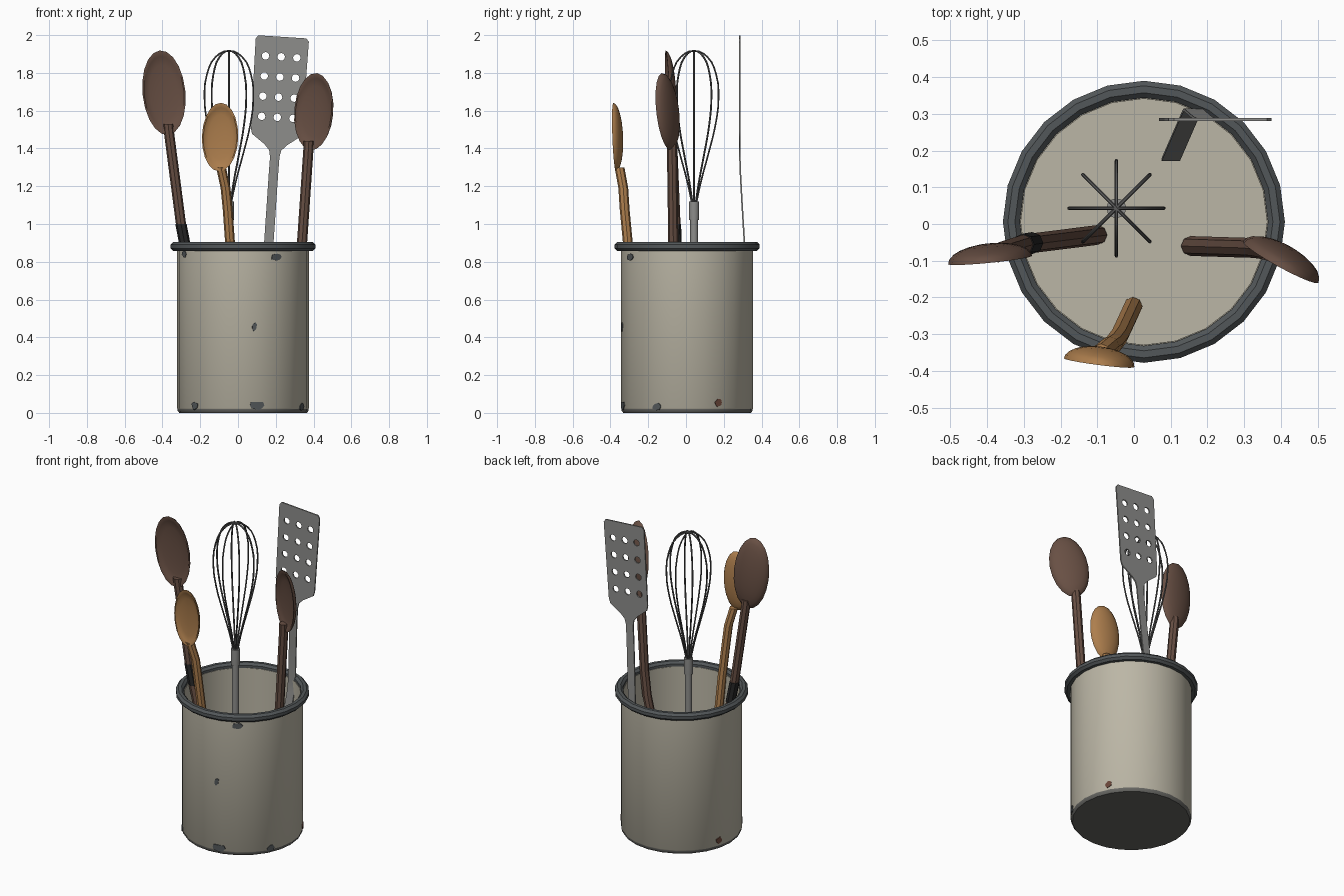
import bpy, bmesh, math, random
from math import sin, cos, pi, radians
from mathutils import Matrix, Vector

if "Cube" in bpy.data.objects:
    bpy.data.objects.remove(bpy.data.objects["Cube"])

random.seed(4)
CX, CY = 0.027, 0.006          # crock axis


def mat(name, r, g, b):
    m = bpy.data.materials.new(name)
    m.diffuse_color = (r, g, b, 1)
    m.use_nodes = True
    m.node_tree.nodes["Principled BSDF"].inputs["Base Color"].default_value = m.diffuse_color
    return m


CREAM = mat("cream_enamel", .50, .47, .38)
RIM = mat("dark_rim", .085, .095, .10)
BASE = mat("base_grey", .13, .13, .12)
RUST = mat("rust", .14, .06, .04)
BROWN = mat("dark_wood", .14, .08, .058)
GOLD = mat("light_wood", .42, .21, .075)
BLACK = mat("black_band", .02, .02, .02)
STEEL = mat("steel", .27, .27, .26)
WIRE = mat("wire", .10, .10, .10)


def finish(bm, name, m, angle=40):
    bmesh.ops.remove_doubles(bm, verts=bm.verts, dist=1e-5)
    bmesh.ops.recalc_face_normals(bm, faces=bm.faces)
    me = bpy.data.meshes.new(name)
    bm.to_mesh(me)
    bm.free()
    me.materials.append(m)
    ob = bpy.data.objects.new(name, me)
    bpy.context.collection.objects.link(ob)
    if angle:
        bpy.ops.object.select_all(action='DESELECT')
        ob.select_set(True)
        bpy.context.view_layer.objects.active = ob
        bpy.ops.object.shade_smooth_by_angle(angle=radians(angle))
    return ob


def skin(bm, rings, close=False):
    """Quads between successive rings of vertices."""
    pairs = list(zip(rings, rings[1:])) + ([(rings[-1], rings[0])] if close else [])
    for a, b in pairs:
        n = len(a)
        for i in range(n):
            j = (i + 1) % n
            bm.faces.new((a[i], a[j], b[j], b[i]))


def lathe(name, profile, m, seg=24, close=False, at=(CX, CY, 0), xf=None):
    """Spin (radius, height) pairs about z."""
    bm = bmesh.new()
    rings = [[bm.verts.new((max(r, 1e-7) * cos(2 * pi * i / seg), max(r, 1e-7) * sin(2 * pi * i / seg), z))
              for i in range(seg)] for r, z in profile]
    skin(bm, rings, close)
    bm.transform(Matrix.Translation(at) @ (xf or Matrix.Identity(4)))
    return finish(bm, name, m)


def sweep(name, path, section, m):
    """Near-vertical bar: the section is laid level at each path point."""
    bm = bmesh.new()
    rings = [[bm.verts.new((x + u, y + v, z)) for u, v in section] for x, y, z in path]
    skin(bm, rings)
    bm.faces.new(rings[0])
    bm.faces.new(rings[-1])
    return finish(bm, name, m)


def circle(r, n=8):
    return [(r * cos(2 * pi * i / n), r * sin(2 * pi * i / n)) for i in range(n)]


# Crock: base, hollow body, rolled rim
lathe("crock_base", [(0, 0), (.338, 0), (.347, .012), (.347, .022), (0, .022)], BASE)
lathe("crock_body", [(0, .018), (.345, .018), (.35, .026), (.35, .875), (.335, .875),
                     (.335, .04), (0, .04)], CREAM)
lathe("crock_rim", [(.361 + .025 * cos(a), .881 + .025 * sin(a))
                    for a in (2 * pi * (i + .5) / 8 for i in range(8))], RIM, close=True)

# Enamel chips lying on the wall: azimuth, z, half width, half height
chips = [(-60, .825, .032, .022, RIM), (-80, .455, .015, .025, RIM), (-78, .04, .038, .028, RIM),
         (-137, .037, .03, .023, RIM), (-27, .035, .03, .022, RIM), (-153, .84, .025, .018, RIM),
         (28, .055, .021, .024, RUST), (163, .055, .025, .025, RUST)]
for k, (az, z, w, h, m) in enumerate(chips):
    bm = bmesh.new()
    rings = []
    for rad, s in ((.345, 1), (.3525, 1), (.3525, 1e-6)):
        rings.append([])
        random.seed(k)
        for i in range(10):
            t, q = 2 * pi * i / 10, s * random.uniform(.65, 1.1)
            a = radians(az) + w * q * cos(t) / .35
            rings[-1].append(bm.verts.new((CX + rad * cos(a), CY + rad * sin(a), z + h * q * sin(t))))
    skin(bm, rings)
    finish(bm, f"enamel_chip_{k + 1}", m)


# Spoon bowls: dished half ellipsoids, hollow side to the front
def bowl(name, at, a, b, depth, yaw, pitch, roll, m):
    outer = [(cos(t), depth * sin(t)) for t in (pi / 2 * (1 - i / 6) for i in range(7))]
    inner = [(.93 * cos(t), depth * .45 * sin(t)) for t in (pi / 2 * i / 4 for i in range(5))]
    xf = (Matrix.Rotation(radians(yaw), 4, 'Z') @ Matrix.Rotation(radians(roll), 4, 'Y')
          @ Matrix.Rotation(radians(pitch), 4, 'X') @ Matrix.Diagonal((a, 1, b, 1))
          @ Matrix.Rotation(-pi / 2, 4, 'X'))
    lathe(name, outer + inner, m, seg=20, at=at, xf=xf)


bowl("left_spoon_bowl", (-.392, -.098, 1.695), .114, .225, .045, 5, 2, -6, BROWN)
bowl("right_spoon_bowl", (.40, -.104, 1.595), .115, .206, .048, -27, 4, 8, BROWN)
bowl("front_spoon_bowl", (-.095, -.378, 1.46), .097, .182, .044, -7, 2, 2, GOLD)

# Spoon handles
sweep("left_spoon_handle", [(-.10, -.03, .05), (-.275, -.052, .86), (-.302, -.056, 1.0),
                            (-.366, -.076, 1.49), (-.37, -.078, 1.53)], circle(.027), BROWN)
sweep("left_spoon_band", [(-.277, -.052, .87), (-.302, -.056, 1.0)], circle(.03), BLACK)
sweep("right_spoon_handle", [(.155, -.06, .05), (.32, -.065, .75), (.339, -.067, .9),
                             (.373, -.074, 1.40), (.375, -.078, 1.44)], circle(.027), BROWN)
sweep("front_spoon_handle", [(-.003, -.225, .05), (-.04, -.305, .87), (-.055, -.325, 1.08),
                             (-.066, -.332, 1.19), (-.09, -.352, 1.30)], circle(.026), GOLD)

# Whisk: handle, ferrule, four wire loops
WX, WY = -.048, .043
lathe("whisk_handle", [(0, .05), (.021, .05), (.021, 1.04), (0, 1.04)], STEEL, 12, at=(WX, WY, 0))
lathe("whisk_ferrule", [(0, 1.02), (.026, 1.02), (.027, 1.05), (.027, 1.12), (0, 1.12)],
      STEEL, 12, at=(WX, WY, 0))
half = [(.012, 1.11), (.035, 1.22), (.075, 1.37), (.112, 1.52), (.129, 1.66),
        (.117, 1.79), (.07, 1.885)]
loop = half + [(0, 1.917)] + [(-r, z) for r, z in reversed(half)]


def curve_to_mesh(cu, name, m, matrix=Matrix.Identity(4)):
    tmp = bpy.data.objects.new(name + "_curve", cu)
    bpy.context.collection.objects.link(tmp)
    bpy.context.view_layer.update()
    bm = bmesh.new()
    me = bpy.data.meshes.new_from_object(tmp.evaluated_get(bpy.context.evaluated_depsgraph_get()))
    bm.from_mesh(me)
    bpy.data.objects.remove(tmp)
    bm.transform(matrix)
    return finish(bm, name, m)


cu = bpy.data.curves.new("whisk_loops", 'CURVE')
cu.dimensions = '3D'
cu.bevel_depth, cu.bevel_resolution, cu.resolution_u = .005, 1, 3
for k in range(4):
    sp = cu.splines.new('BEZIER')
    sp.bezier_points.add(len(loop) - 1)
    for p, (r, z) in zip(sp.bezier_points, loop):
        p.co = (WX + r * cos(k * pi / 4), WY + r * sin(k * pi / 4), z)
        p.handle_left_type = p.handle_right_type = 'AUTO'
curve_to_mesh(cu, "whisk_loops", WIRE)

# Spatula: flat filled outline with twelve holes, then a bent strip handle
right = [(.025, -.01), (.032, .025), (.06, .055), (.128, .105), (.136, .135), (.141, .61), (.127, .627)]
outline = right + [(-u, v) for u, v in reversed(right)]
shapes = [outline] + [[(c * .083 + u, .2 + r * .107 + v) for u, v in circle(.02, 12)]
                      for c in (-1, 0, 1) for r in range(4)]
cu = bpy.data.curves.new("spatula_blade", 'CURVE')
cu.dimensions, cu.fill_mode, cu.extrude = '2D', 'BOTH', .004
for pts in shapes:
    sp = cu.splines.new('POLY')
    sp.points.add(len(pts) - 1)
    for p, (u, v) in zip(sp.points, pts):
        p.co = (u, v, 0, 1)
    sp.use_cyclic_u = True
curve_to_mesh(cu, "spatula_blade", STEEL,
              Matrix.Translation((.195, .285, 1.365)) @ Matrix.Rotation(radians(3.7), 4, 'Y')
              @ Matrix.Rotation(pi / 2, 4, 'X'))
sweep("spatula_handle", [(.10, .175, .05), (.157, .306, .80), (.161, .311, .87), (.178, .296, 1.12),
                         (.188, .288, 1.27), (.195, .285, 1.36)],
      [(-.025, -.004), (.025, -.004), (.025, .004), (-.025, .004)], STEEL)
